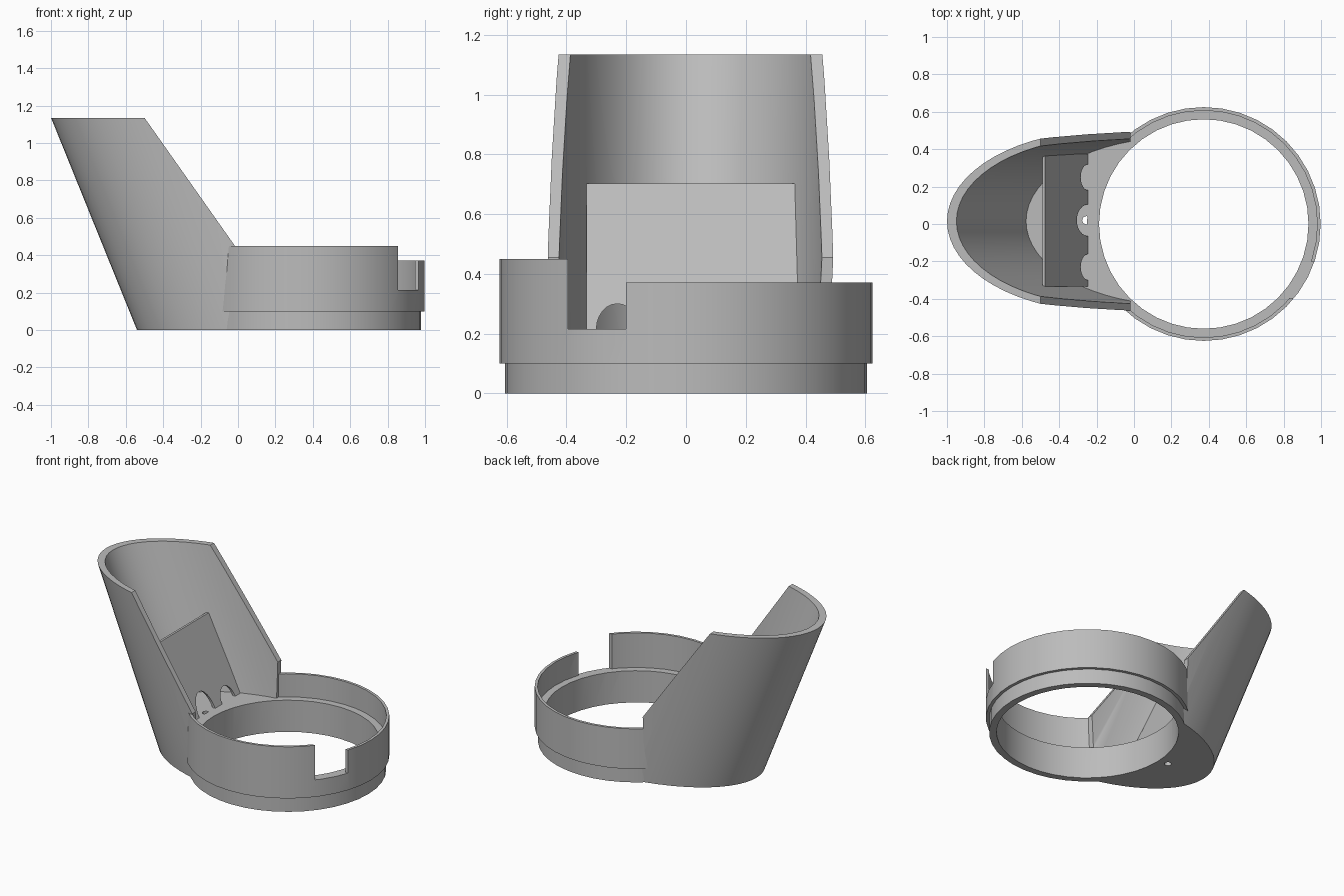
import bpy
import math

if "Cube" in bpy.data.objects:
    bpy.data.objects.remove(bpy.data.objects["Cube"])

grey = bpy.data.materials.new("grey plastic")
grey.use_nodes = True
COLOUR = (0.5, 0.5, 0.5, 1)
grey.diffuse_color = COLOUR
grey.node_tree.nodes["Principled BSDF"].inputs["Base Color"].default_value = COLOUR

RING_X = 0.373      # ring axis
MID_Y = 0.015       # hood centre line
FLOOR = 0.215       # ledge and hood floor height
LEAN = 0.405        # backward lean of the hood per unit of height
SIDES = 40


def loft(name, lower, upper):
    """Solid between two matching loops of points."""
    n = len(lower)
    faces = [(i, (i + 1) % n, n + (i + 1) % n, n + i) for i in range(n)]
    faces += [tuple(reversed(range(n))), tuple(range(n, 2 * n))]
    mesh = bpy.data.meshes.new(name)
    mesh.from_pydata(lower + upper, [], faces)
    mesh.materials.append(grey)
    obj = bpy.data.objects.new(name, mesh)
    bpy.context.collection.objects.link(obj)
    # consistent outward normals
    import bmesh
    bm = bmesh.new()
    bm.from_mesh(mesh)
    bmesh.ops.recalc_face_normals(bm, faces=bm.faces)
    bm.to_mesh(mesh)
    bm.free()
    return obj


def circle(r, z, x=RING_X, y=0, n=SIDES):
    return [(x + r * math.cos(2 * math.pi * i / n),
             y + r * math.sin(2 * math.pi * i / n), z) for i in range(n)]


def disc(name, r, z0, z1, **place):
    return loft(name, circle(r, z0, **place), circle(r, z1, **place))


def oval(inset, z):
    """Hood section, sheared backwards with height."""
    cx = 0.31 - LEAN * z
    return [(cx + (0.85 - inset) * math.cos(2 * math.pi * i / 64),
             MID_Y + (0.485 - inset * 0.75) * math.sin(2 * math.pi * i / 64), z)
            for i in range(64)]


def prism(name, outline, y0, y1):
    """Side outline (x, z) extruded along y."""
    return loft(name, [(x, y0, z) for x, z in outline],
                [(x, y1, z) for x, z in outline])


def box(name, x0, x1, y0, y1, z0, z1):
    return prism(name, [(x0, z0), (x1, z0), (x1, z1), (x0, z1)], y0, y1)


def combine(obj, other, operation="DIFFERENCE"):
    other.hide_render = True
    mod = obj.modifiers.new("combine", "BOOLEAN")
    mod.operation = operation
    mod.solver = "EXACT"
    mod.object = other
    bpy.ops.object.select_all(action="DESELECT")
    bpy.context.view_layer.objects.active = obj
    obj.select_set(True)
    bpy.ops.object.modifier_apply(modifier=mod.name)
    bpy.data.objects.remove(other)


# Ring: narrow foot, wider collar with a thin upper wall
ring = disc("ring", 0.605, 0, 0.15)
combine(ring, disc("collar", 0.625, 0.1, 0.45), "UNION")
combine(ring, disc("bore", 0.56, -0.1, 0.6))
combine(ring, disc("seat_recess", 0.607, FLOOR, 0.6))
combine(ring, box("low_rim", -1, 2, -0.395, 1, 0.372, 0.8))
combine(ring, box("rim_notch", 0.6, 1.2, -0.395, -0.2, FLOOR, 0.8))
combine(ring, box("hood_gap", -0.5, 0, -0.43, 0.46, FLOOR, 0.8))

# Hood: leaning oval shell with a solid floor, cut open towards the ring
hood = loft("hood", oval(0, 0), oval(0, 1.135))
combine(hood, loft("hood_hollow", oval(0.05, FLOOR), oval(0.05, 1.3)))
opening = [(-0.5, 1.135), (-0.02, 0.455), (-0.02, FLOOR), (0.06, FLOOR),
           (0.06, -0.2), (2, -0.2), (2, 1.5), (-0.5, 1.5)]
combine(hood, prism("hood_opening", opening, -1, 1))
combine(hood, disc("hood_bore", 0.57, -0.1, 0.3))
combine(hood, disc("screw_hole", 0.022, -0.1, 0.3, x=-0.255, y=0.02, n=16))

# Leaning panel across the hood, with three arches at its foot
panel = prism("inner_panel", [(-0.24, FLOOR - 0.01), (-0.475, 0.703),
                              (-0.49, 0.703), (-0.26, FLOOR - 0.01)],
              -0.333, 0.373)
for y, width, height in ((0.25, 0.07, 0.085), (0.02, 0.085, 0.13), (-0.23, 0.07, 0.085)):
    arch = [(y + width * math.cos(2 * math.pi * i / 24),
             FLOOR + height * math.sin(2 * math.pi * i / 24)) for i in range(24)]
    combine(panel, loft("arch", [(-0.6, a, b) for a, b in arch],
                        [(0, a, b) for a, b in arch]))

# Smooth curves, keep sharp edges
for obj in (ring, hood, panel):
    bpy.ops.object.select_all(action="DESELECT")
    bpy.context.view_layer.objects.active = obj
    obj.select_set(True)
    bpy.ops.object.shade_smooth_by_angle(angle=math.radians(30))
